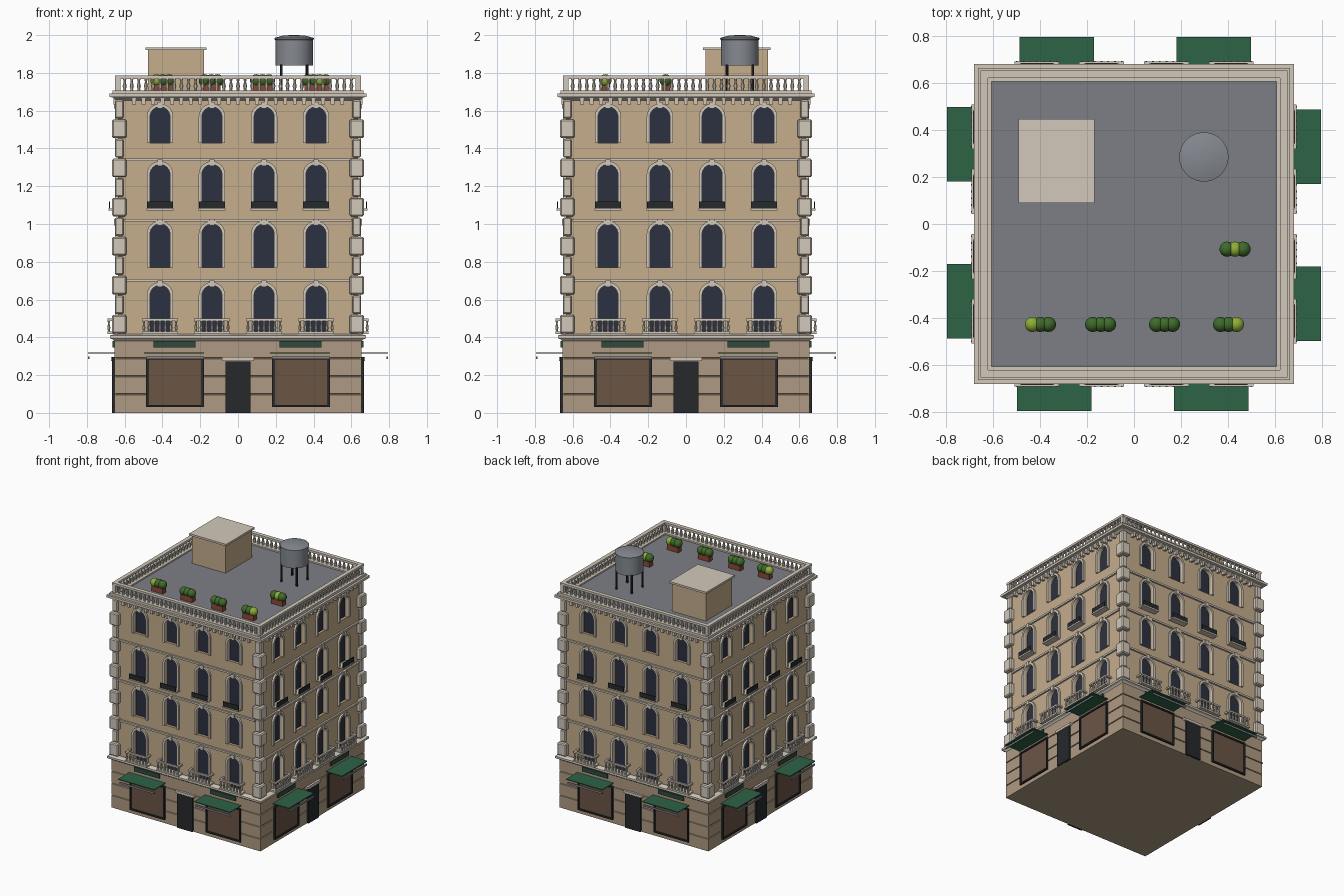
import bpy, bmesh
from math import pi, sin, cos, sqrt
from mathutils import Matrix

if "Cube" in bpy.data.objects:
    bpy.data.objects.remove(bpy.data.objects["Cube"])


def material(name, hexa):
    m = bpy.data.materials.new(name)
    rgb = [int(hexa[i:i + 2], 16) / 255 for i in (0, 2, 4)]
    m.diffuse_color = [((c + 0.055) / 1.055) ** 2.4 for c in rgb] + [1]
    m.use_nodes = True
    m.node_tree.nodes["Principled BSDF"].inputs["Base Color"].default_value = m.diffuse_color
    return m


WALL = material("plaster", "c5ad8c")
BASE = material("base_stone", "af9a82")
TRIM = material("light_stone", "d2c9bb")
GLASS = material("glass", "2b3140")
PANE = material("shop_pane", "6b5545")
DARK = material("dark_metal", "26282b")
GREEN = material("awning_green", "2d6346")
SIGN = material("sign_green", "2f4a3d")
ROOF = material("roofing", "7d7f86")
TANK = material("tank_metal", "858a91")
CLAY = material("terracotta", "8a4a35")
LEAF = material("leaf", "3f6b2a")
LIME = material("lime_leaf", "8fae38")


def box(bm, x0, x1, y0, y1, z0, z1):
    m = Matrix.Translation(((x0 + x1) / 2, (y0 + y1) / 2, (z0 + z1) / 2))
    bmesh.ops.create_cube(bm, size=1, matrix=m @ Matrix.Diagonal((x1 - x0, y1 - y0, z1 - z0, 1)))


def loft(bm, profile, n=4, cx=0, cy=0):
    """Closed stack of n-sided rings from (radius, z); for n=4 radius is the half width."""
    k = sqrt(2) if n == 4 else 1
    rings = [[bm.verts.new((cx + r * k * cos(pi / n + 2 * pi * i / n),
                            cy + r * k * sin(pi / n + 2 * pi * i / n), z)) for i in range(n)]
             for r, z in profile]
    for a, b in zip(rings, rings[1:]):
        for i in range(n):
            bm.faces.new((a[i], a[(i + 1) % n], b[(i + 1) % n], b[i]))
    bm.faces.new(rings[0])
    bm.faces.new(rings[-1])


def outline(cx, hw, z0, top, seg=12):
    arc = [(cx - hw * cos(pi * i / seg), top - hw + hw * sin(pi * i / seg)) for i in range(seg + 1)]
    return [(cx - hw, z0)] + arc + [(cx + hw, z0)]


def arch(bm, cx, hw, z0, top, y0, y1):
    f, b = [[bm.verts.new((x, y, z)) for x, z in outline(cx, hw, z0, top)] for y in (y0, y1)]
    bm.faces.new(f)
    bm.faces.new(b)
    for i in range(len(f)):
        j = (i + 1) % len(f)
        bm.faces.new((f[i], f[j], b[j], b[i]))


def arch_frame(bm, cx, hw, w, z0, top, y0, y1):
    secs = []
    for p, q in zip(outline(cx, hw, z0, top), outline(cx, hw + w, z0, top + w)):
        secs.append([bm.verts.new((a[0], y, a[1])) for a, y in ((p, y0), (q, y0), (q, y1), (p, y1))])
    for s, t in zip(secs, secs[1:]):
        for i in range(4):
            bm.faces.new((s[i], s[(i + 1) % 4], t[(i + 1) % 4], t[i]))
    bm.faces.new(secs[0])
    bm.faces.new(secs[-1])


def finish(name, bm, mat, four=True, smooth=False):
    """Write the mesh; four=True repeats the front-side geometry on all four sides."""
    if four:
        src = bm.verts[:] + bm.edges[:] + bm.faces[:]
        for k in (1, 2, 3):
            d = bmesh.ops.duplicate(bm, geom=src)["geom"]
            bmesh.ops.rotate(bm, verts=[v for v in d if isinstance(v, bmesh.types.BMVert)],
                             matrix=Matrix.Rotation(k * pi / 2, 3, 'Z'))
    bmesh.ops.recalc_face_normals(bm, faces=bm.faces[:])
    me = bpy.data.meshes.new(name)
    bm.to_mesh(me)
    bm.free()
    ob = bpy.data.objects.new(name, me)
    bpy.context.collection.objects.link(ob)
    if mat:
        me.materials.append(mat)
    bpy.ops.object.select_all(action='DESELECT')
    ob.select_set(True)
    bpy.context.view_layer.objects.active = ob
    if smooth:
        bpy.ops.object.shade_smooth_by_angle(angle=0.7)
    return ob


def part(name, mat, fn, four=True, smooth=False):
    bm = bmesh.new()
    fn(bm)
    return finish(name, bm, mat, four, smooth)


def boxes(name, mat, items, four=True):
    return part(name, mat, lambda bm: [box(bm, *i) for i in items], four)


COLS = (-0.413, -0.138, 0.138, 0.413)
FLOORS = ((0.42, 0.675), (0.77, 1.0), (1.08, 1.315), (1.43, 1.62))   # window bottom, top
WINS = [(c, a, b) for c in COLS for a, b in FLOORS]
HW, W = 0.053, 0.017

# Ground floor with grooved courses
prof = [(0.655, 0)]
for z in (0.095, 0.19, 0.285):
    prof += [(0.655, z), (0.648, z + 0.002), (0.648, z + 0.006), (0.655, z + 0.008)]
part("ground_floor", BASE, lambda bm: loft(bm, prof + [(0.655, 0.39)]), False)

# Upper walls with recessed window openings
cutter = part("window_cutter", None, lambda bm: [arch(bm, c, HW, a, b, -0.68, -0.61) for c, a, b in WINS])
cutter.hide_render = True
wall = part("upper_wall", WALL, lambda bm: loft(bm, [(0.635, 0.40), (0.635, 1.68)]), False)
mod = wall.modifiers.new("openings", 'BOOLEAN')
mod.operation, mod.solver, mod.object = 'DIFFERENCE', 'EXACT', cutter
bpy.ops.object.modifier_apply(modifier=mod.name)
bpy.data.objects.remove(cutter)

# Windows
part("window_glass", GLASS, lambda bm: [arch(bm, c, HW, a, b, -0.615, -0.605) for c, a, b in WINS])
part("window_frames", TRIM, lambda bm: [arch_frame(bm, c, HW, W, a, b, -0.65, -0.63) for c, a, b in WINS])
boxes("keystones", TRIM, [(c - 0.014, c + 0.014, -0.657, -0.63, b - 0.008, b + 0.026) for c, a, b in WINS])

# Horizontal mouldings
boxes("belt_courses", TRIM, [(-0.6, 0.6, -0.648, -0.63, z, z + 0.014) for z in (0.696, 1.012, 1.333)])
part("lower_cornice", TRIM, lambda bm: loft(bm, [(0.655, 0.38), (0.665, 0.39), (0.678, 0.395),
                                                 (0.678, 0.41), (0.65, 0.417)]), False)
part("upper_cornice", TRIM, lambda bm: loft(bm, [(0.645, 1.655), (0.66, 1.665), (0.66, 1.67), (0.681, 1.672),
                                                 (0.681, 1.69)]), False)
boxes("dentils", TRIM, [(i * 0.05 - 0.01, i * 0.05 + 0.01, -0.66, -0.63, 1.632, 1.668) for i in range(-11, 12)])

# Corner quoins, alternating large and small
q = []
for i in range(12):
    z, (a, b) = 0.417 + i * 0.1035, ((0.667, 0.59), (0.652, 0.605))[i % 2]
    q.append((-a, -b, -a, -b, z + 0.003, z + 0.1005))
bev = boxes("quoins", TRIM, q).modifiers.new("bevel", 'BEVEL')
bev.width, bev.segments = 0.007, 1

# Shopfronts, door, signs and awnings
shops = [(-0.487, -0.18), (0.18, 0.487)]
t = 0.012
boxes("shop_frames", DARK, [i for a, b in shops for i in (
    (a, a + t, -0.668, -0.65, 0.03, 0.295), (b - t, b, -0.668, -0.65, 0.03, 0.295),
    (a + t, b - t, -0.668, -0.65, 0.03, 0.03 + t), (a + t, b - t, -0.668, -0.65, 0.295 - t, 0.295))])
boxes("shop_panes", PANE, [(a + t, b - t, -0.659, -0.65, 0.03 + t, 0.295 - t) for a, b in shops])
boxes("doors", DARK, [(-0.067, 0.067, -0.667, -0.65, 0, 0.272)])
boxes("door_lintels", TRIM, [(-0.085, 0.085, -0.672, -0.65, 0.276, 0.295)])
boxes("shop_signs", SIGN, [(a + 0.04, b - 0.045, -0.665, -0.65, 0.345, 0.38) for a, b in shops])
boxes("awnings", GREEN, [(a - 0.01, b, -0.795, -0.65, 0.315, 0.321) for a, b in shops])
boxes("awning_bars", TANK, [(a, b, -0.795, -0.787, 0.285, 0.299) for a, b in shops])

# First-floor balconies
boxes("balcony_slabs", TRIM, [(c - 0.095, c + 0.095, -0.692, -0.63, 0.418, 0.43) for c in COLS])
boxes("balcony_rails", TRIM, [i for c in COLS for i in (
    (c - 0.095, c + 0.095, -0.692, -0.677, 0.487, 0.499),
    (c - 0.095, c - 0.08, -0.677, -0.63, 0.487, 0.499), (c + 0.08, c + 0.095, -0.677, -0.63, 0.487, 0.499))])


def baluster(bm, x, y, z, h, r):
    loft(bm, [(r * 0.8, z), (r * 0.6, z + h * 0.1), (r, z + h * 0.35), (r * 0.5, z + h * 0.75),
              (r * 0.8, z + h)], 8, x, y)


part("balcony_balusters", TRIM, lambda bm: [baluster(bm, c + i * 0.0285, -0.684, 0.43, 0.057, 0.009)
                                            for c in COLS for i in range(-3, 4)], smooth=True)

# Third-floor iron window guards
boxes("guard_ledges", TRIM, [(c - 0.072, c + 0.072, -0.685, -0.63, 1.072, 1.081) for c in COLS])
boxes("iron_guards", DARK, [(c - 0.068, c + 0.068, -0.683, -0.677, 1.081, 1.12) for c in COLS])

# Roof deck and balustrade
boxes("roof_deck", ROOF, [(-0.61, 0.61, -0.61, 0.61, 1.685, 1.697)], False)
boxes("parapet_base", TRIM, [(-0.664, 0.607, -0.664, -0.607, 1.69, 1.708)])
boxes("parapet_rail", TRIM, [(-0.652, 0.62, -0.652, -0.62, 1.768, 1.785)])
boxes("parapet_posts", TRIM, [(-0.65, -0.622, -0.65, -0.622, 1.70, 1.77)])
part("parapet_balusters", TRIM, lambda bm: [baluster(bm, (i - 16) * 0.0375, -0.636, 1.708, 0.06, 0.012)
                                            for i in range(33)], smooth=True)

# Rooftop hut
boxes("roof_hut", WALL, [(-0.477, -0.181, 0.103, 0.433, 1.69, 1.92)], False)
boxes("roof_hut_cap", TRIM, [(-0.491, -0.167, 0.089, 0.447, 1.92, 1.935)], False)

# Water tank
TX, TY = 0.297, 0.285
part("water_tank", TANK, lambda bm: loft(bm, [(0.1, 1.84), (0.1, 1.975), (0.105, 1.977), (0.105, 1.985),
                                              (0.06, 1.997), (0.02, 2.0)], 32, TX, TY), False, True)
part("tank_legs", DARK, lambda bm: [loft(bm, [(0.008, 1.69), (0.008, 1.845)], 8, TX + a, TY + b)
                                    for a in (-0.068, 0.068) for b in (-0.068, 0.068)], False)

# Roof planters; last value marks the lighter bush
pots = [(-0.398, -0.427, 0), (-0.142, -0.427, -1), (0.13, -0.427, -1), (0.402, -0.427, 2), (0.43, -0.107, 1)]
boxes("planters", CLAY, [(x - 0.05, x + 0.05, y - 0.022, y + 0.022, 1.697, 1.748) for x, y, _ in pots], False)


def bushes(bm, light):
    for x, y, k in pots:
        for i in range(3):
            if (i == k) == light:
                bmesh.ops.create_uvsphere(bm, u_segments=14, v_segments=9, radius=0.033,
                                          matrix=Matrix.Translation((x + (i - 1) * 0.034, y, 1.76)))


part("bushes", LEAF, lambda bm: bushes(bm, False), False, True)
part("light_bushes", LIME, lambda bm: bushes(bm, True), False, True)
